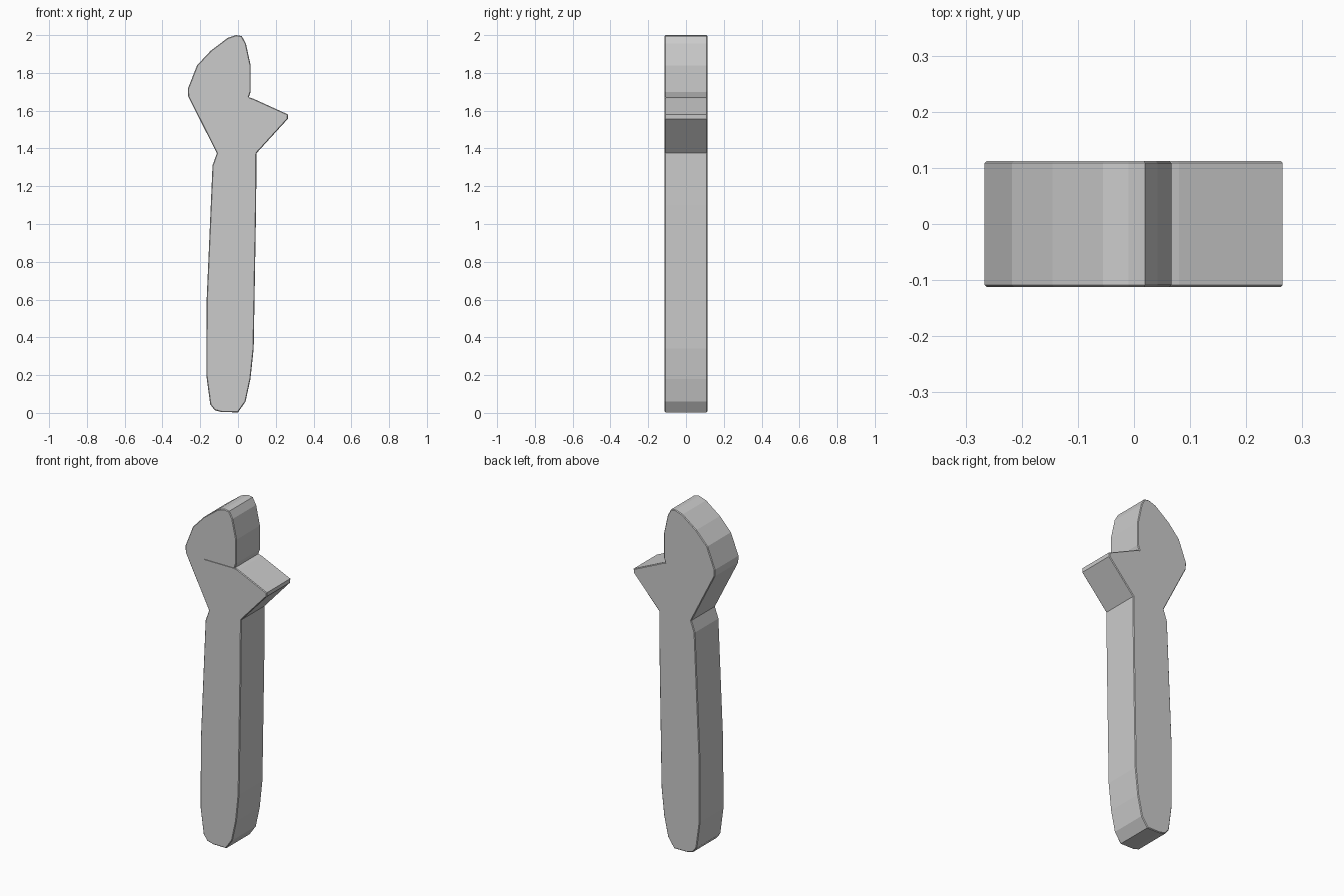
import bpy, bmesh

if "Cube" in bpy.data.objects:
    bpy.data.objects.remove(bpy.data.objects["Cube"])

HALF = 0.1125    # half thickness
BEVEL = 0.004

# Side outline (x, z), counter-clockwise from the handle base
handle_right = [(-0.085, 0.004), (0.0, 0.003), (0.04, 0.06), (0.066, 0.18),
                (0.083, 0.34), (0.096, 1.1), (0.098, 1.375)]
lower_jaw = [(0.264, 1.557), (0.265, 1.58), (0.08, 1.664), (0.057, 1.671)]
upper_jaw = [(0.067, 1.70), (0.067, 1.84), (0.042, 1.955), (0.02, 1.995),
             (-0.01, 2.0), (-0.055, 1.985), (-0.145, 1.917), (-0.217, 1.84),
             (-0.266, 1.715), (-0.264, 1.675)]
handle_left = [(-0.112, 1.375), (-0.135, 1.31), (-0.166, 0.6), (-0.168, 0.2),
               (-0.147, 0.045), (-0.123, 0.014)]


def extrude_profile(name, points, y0, y1, bevel=0.0):
    bm = bmesh.new()
    face = bm.faces.new([bm.verts.new((x, y0, z)) for x, z in points])
    result = bmesh.ops.extrude_face_region(bm, geom=[face], use_keep_orig=True)
    for v in result["geom"]:
        if isinstance(v, bmesh.types.BMVert):
            v.co.y = y1
    bmesh.ops.recalc_face_normals(bm, faces=bm.faces)
    if bevel:
        # Chamfer only the rims of the front and back faces
        rims = [e for e in bm.edges if abs(e.verts[0].co.y - e.verts[1].co.y) < 1e-6]
        bmesh.ops.bevel(bm, geom=rims, offset=bevel, segments=1,
                        affect='EDGES', profile=0.5)
    mesh = bpy.data.meshes.new(name)
    bm.to_mesh(mesh)
    bm.free()
    obj = bpy.data.objects.new(name, mesh)
    bpy.context.collection.objects.link(obj)
    return obj


# Wrench body with both jaws
body = extrude_profile("wrench_body",
                       handle_right + lower_jaw + upper_jaw + handle_left,
                       -HALF, HALF, BEVEL)

# Hairline jaw seam on the front face
seam = extrude_profile("seam_cutter",
                       [(-0.14, 1.668), (0.07, 1.668), (0.07, 1.673), (-0.14, 1.673)],
                       -HALF - 0.02, -HALF + 0.004)
seam.hide_render = True
seam.hide_viewport = True
cut = body.modifiers.new("jaw_seam", 'BOOLEAN')
cut.operation = 'DIFFERENCE'
cut.solver = 'EXACT'
cut.object = seam
